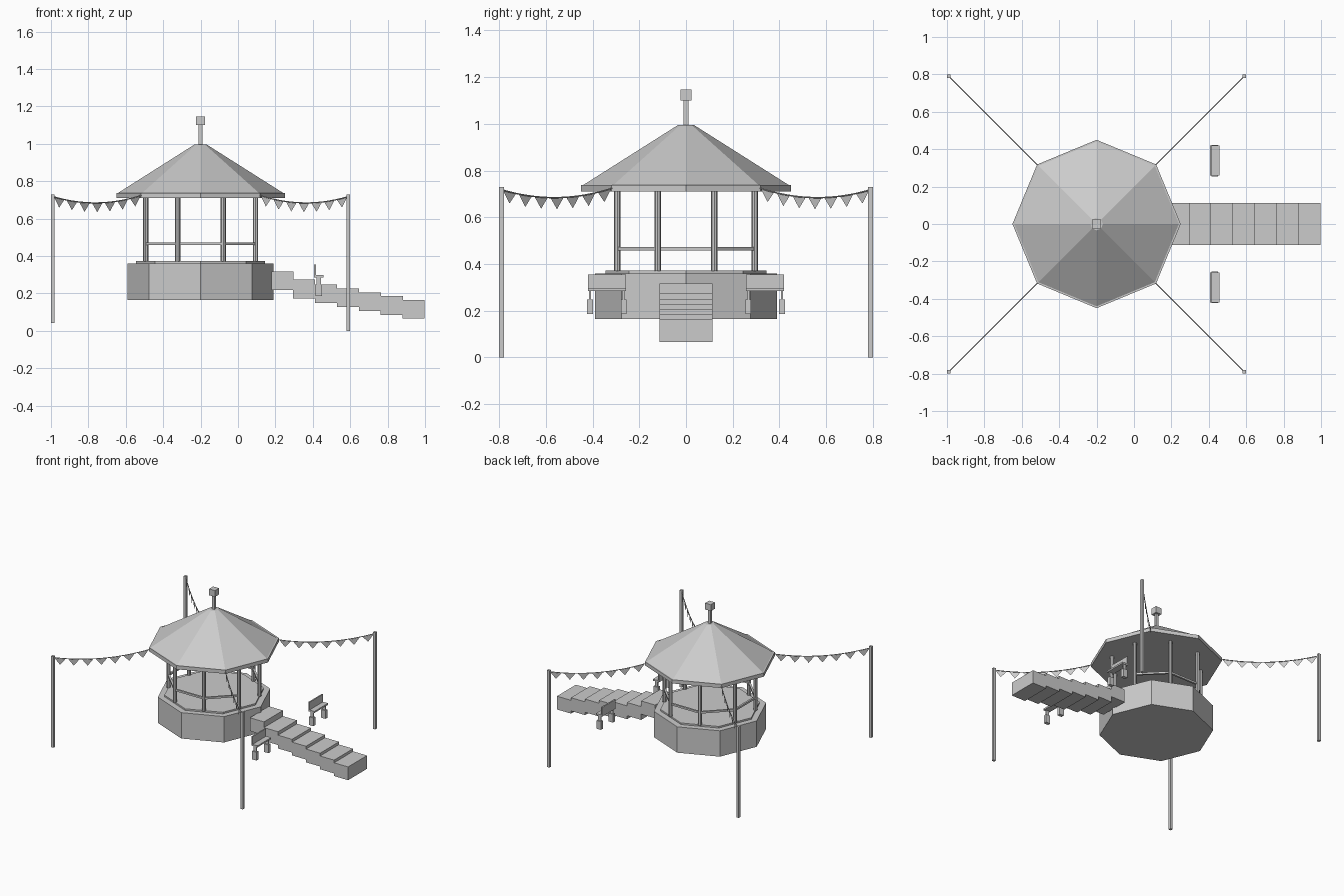
import bpy
import bmesh
from math import cos, sin, pi, radians, hypot, atan2
from mathutils import Vector, Matrix

cube = bpy.data.objects.get("Cube")
if cube:
    bpy.data.objects.remove(cube, do_unlink=True)

CX = -0.2  # pavilion centre

grey = bpy.data.materials.new("plain_grey")
grey.use_nodes = True
grey.diffuse_color = (0.6, 0.6, 0.6, 1)
grey.node_tree.nodes["Principled BSDF"].inputs["Base Color"].default_value = (0.6, 0.6, 0.6, 1)


def add_object(name, data):
    data.materials.append(grey)
    obj = bpy.data.objects.new(name, data)
    bpy.context.collection.objects.link(obj)
    return obj


def finish(name, bm):
    mesh = bpy.data.meshes.new(name)
    bm.to_mesh(mesh)
    bm.free()
    return add_object(name, mesh)


def box(name, centre, size, turn=0):
    bm = bmesh.new()
    bmesh.ops.create_cube(bm, size=1, matrix=Matrix.Translation(centre)
                          @ Matrix.Rotation(turn, 4, 'Z') @ Matrix.Diagonal((*size, 1)))
    return finish(name, bm)


def prism(name, x, y, z0, z1, r0, r1, sides=8):
    """Upright prism or frustum with a corner on the x axis."""
    bm = bmesh.new()
    bmesh.ops.create_cone(bm, cap_ends=True, segments=sides, radius1=r0, radius2=r1,
                          depth=z1 - z0)
    first = max(bm.verts, key=lambda v: v.co.x).co
    turn = Matrix.Rotation(-atan2(first.y, first.x), 4, 'Z')
    bm.transform(Matrix.Translation((x, y, (z0 + z1) / 2)) @ turn)
    return finish(name, bm)


# Octagonal base and floor
prism("base", CX, 0, 0.165, 0.36, 0.39, 0.39)
prism("floor", CX, 0, 0.36, 0.372, 0.345, 0.345)

# Roof with eave and finial
prism("roof_eave", CX, 0, 0.71, 0.738, 0.45, 0.45)
prism("roof", CX, 0, 0.738, 0.995, 0.44, 0.034)
box("finial_pole", (CX, 0, 1.045), (0.02, 0.02, 0.11))
box("finial_block", (CX, 0, 1.123), (0.048, 0.048, 0.048))

# Posts between the corners, with rails on all sides but the stair side
corners = []
for i in range(8):
    a = radians(22.5 + 45 * i)
    x, y = CX + 0.318 * cos(a), 0.318 * sin(a)
    corners.append(Vector((x, y, 0.465)))
    prism(f"post_{i + 1}", x, y, 0.37, 0.712, 0.014, 0.014)
for i in range(7):
    p, q = corners[i], corners[i + 1]
    d = q - p
    box(f"rail_{i + 1}", (p + q) / 2, (d.length, 0.014, 0.014), atan2(d.y, d.x))

# Stairs descending to the model's left
for i, top in enumerate((0.317, 0.274, 0.248, 0.227, 0.206, 0.185, 0.165)):
    box(f"step_{i + 1}", (0.237 + 0.117 * i, 0, top - 0.05), (0.118, 0.226, 0.1))

# Benches on both sides of the stairs
for side, s in (("front", -1), ("back", 1)):
    y = s * 0.339
    box(f"{side}_bench_seat", (0.432, y, 0.291), (0.05, 0.162, 0.012))
    box(f"{side}_bench_back", (0.411, y, 0.325), (0.01, 0.162, 0.06))
    for k in (-1, 1):
        ly = y + k * 0.072
        box(f"{side}_bench_leg", (0.432, ly, 0.216), (0.036, 0.024, 0.062))
        box(f"{side}_bench_support", (0.432, ly, 0.266), (0.024, 0.008, 0.04))


def sag(p, q, t):
    point = p.lerp(q, t)
    point.z -= 0.15 * t * (1 - t)
    return point


# Corner poles joined to the roof by sagging flag lines
for sx in (-1, 1):
    for sy in (-1, 1):
        tag = ("left" if sx > 0 else "right") + ("_back" if sy > 0 else "_front")
        foot = 0.0 if sx > 0 else 0.043
        px, py = CX + sx * 0.79, sy * 0.79
        box(f"{tag}_pole", (px, py, (foot + 0.73) / 2), (0.02, 0.02, 0.73 - foot))

        start = Vector((CX + sx * 0.315, sy * 0.315, 0.725))
        end = Vector((px, py, 0.718))
        rope = bpy.data.curves.new(f"{tag}_rope", 'CURVE')
        rope.dimensions = '3D'
        rope.bevel_depth = 0.003
        rope.bevel_resolution = 0
        line = rope.splines.new('POLY')
        line.points.add(14)
        for j, point in enumerate(line.points):
            point.co = (*sag(start, end, j / 14), 1)
        add_object(f"{tag}_rope", rope)

        bm = bmesh.new()
        for j in range(7):
            t = (j + 0.5) / 7
            tip = sag(start, end, t) - Vector((0, 0, 0.05))
            ends = [sag(start, end, t + e) for e in (-0.06, 0.06)]
            bm.faces.new([bm.verts.new(c) for c in (*ends, tip)])
        finish(f"{tag}_flags", bm)
